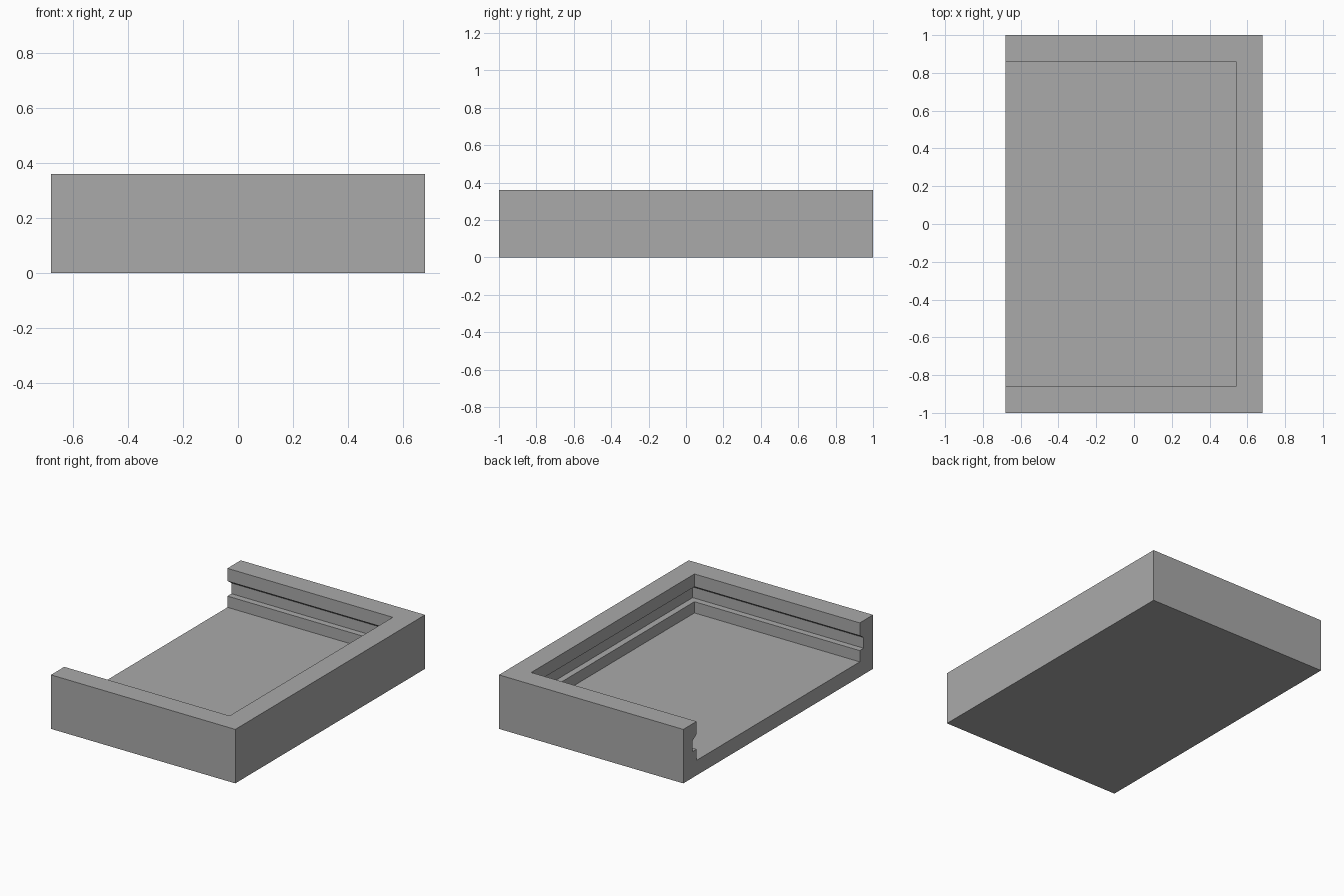
import bpy
import bmesh

if "Cube" in bpy.data.objects:
    bpy.data.objects.remove(bpy.data.objects["Cube"], do_unlink=True)

HALF_X, HALF_Y, HEIGHT = 0.68, 1.0, 0.36
WALL, GROOVE, FLOOR = 0.14, 0.042, 0.1

grey = bpy.data.materials.new("plain grey")
grey.use_nodes = True
grey.diffuse_color = (0.4, 0.4, 0.4, 1)
grey.node_tree.nodes["Principled BSDF"].inputs["Base Color"].default_value = grey.diffuse_color


def stack(name, layers):
    """Solid made of stacked rectangles, each given as x0, x1, half depth, z."""
    bm = bmesh.new()
    rings = []
    for x0, x1, y, z in layers:
        corners = ((x0, -y), (x1, -y), (x1, y), (x0, y))
        rings.append([bm.verts.new((cx, cy, z)) for cx, cy in corners])
    for low, high in zip(rings, rings[1:]):
        for i in range(4):
            j = (i + 1) % 4
            bm.faces.new((low[i], low[j], high[j], high[i]))
    bm.faces.new(rings[0][::-1])
    bm.faces.new(rings[-1])
    bmesh.ops.recalc_face_normals(bm, faces=bm.faces)
    mesh = bpy.data.meshes.new(name)
    bm.to_mesh(mesh)
    bm.free()
    mesh.materials.append(grey)
    obj = bpy.data.objects.new(name, mesh)
    bpy.context.collection.objects.link(obj)
    return obj


# Outer block of the tray
tray = stack("open_tray", [(-HALF_X, HALF_X, HALF_Y, z) for z in (0, HEIGHT)])

# Cavity open at one end: inset and height, with a groove whose roof slopes
profile = [(0, FLOOR), (0, 0.175), (GROOVE, 0.175),
           (GROOVE, 0.246), (0, 0.275), (0, HEIGHT + 0.1)]
cavity = stack("cavity_cutter", [
    (-HALF_X - 0.2, HALF_X - WALL + out, HALF_Y - WALL + out, z)
    for out, z in profile])

cut = tray.modifiers.new("cavity", "BOOLEAN")
cut.operation = "DIFFERENCE"
cut.solver = "EXACT"
cut.object = cavity

# Bake the cut and drop the cutter
bpy.context.view_layer.objects.active = tray
tray.select_set(True)
bpy.ops.object.modifier_apply(modifier=cut.name)
bpy.data.objects.remove(cavity, do_unlink=True)
